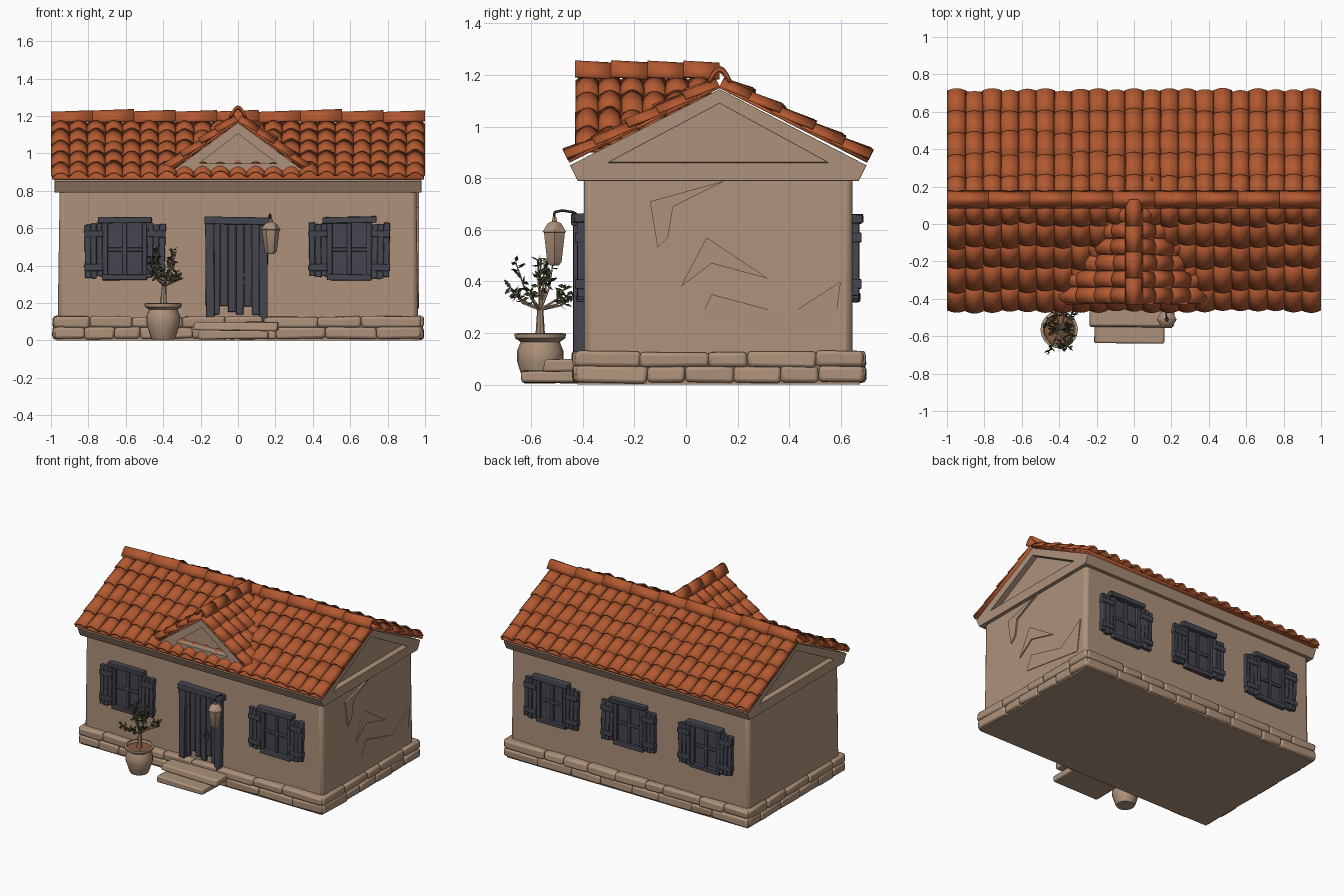
import bpy, bmesh, math, random
from mathutils import Vector, Matrix, Euler

random.seed(4)
cube = bpy.data.objects.get("Cube")
if cube:
    bpy.data.objects.remove(cube)


def material(name, r, g, b):
    m = bpy.data.materials.new(name)
    m.use_nodes = True
    m.diffuse_color = (r, g, b, 1)
    m.node_tree.nodes["Principled BSDF"].inputs["Base Color"].default_value = (r, g, b, 1)
    return m


PLASTER = material("beige plaster", 0.42, 0.285, 0.195)
CLAY = material("orange clay", 0.45, 0.10, 0.03)
WOOD = material("dark grey wood", 0.06, 0.062, 0.078)
LEAF = material("olive leaf", 0.04, 0.045, 0.018)
SOIL = material("brown soil", 0.26, 0.10, 0.05)


def jit(a):
    return random.uniform(-a, a)


def finish(bm, name, mat, bevel=0, solid=0, angle=40):
    if not solid:
        bmesh.ops.recalc_face_normals(bm, faces=bm.faces)
    mesh = bpy.data.meshes.new(name)
    bm.to_mesh(mesh)
    bm.free()
    mesh.materials.append(mat)
    ob = bpy.data.objects.new(name, mesh)
    bpy.context.collection.objects.link(ob)
    bpy.ops.object.select_all(action='DESELECT')
    ob.select_set(True)
    bpy.context.view_layer.objects.active = ob
    bpy.ops.object.shade_smooth_by_angle(angle=math.radians(angle))
    if solid:
        s = ob.modifiers.new("thickness", 'SOLIDIFY')
        s.thickness, s.offset = solid, 0
    if bevel:
        b = ob.modifiers.new("soft edges", 'BEVEL')
        b.width, b.segments = bevel, 2
    return ob


def box(bm, x0, x1, y0, y1, z0, z1, rot=(0, 0, 0), wobble=0):
    size = Matrix.Diagonal((x1 - x0, y1 - y0, z1 - z0, 1))
    mid = Matrix.Translation(((x0 + x1) / 2, (y0 + y1) / 2, (z0 + z1) / 2))
    made = bmesh.ops.create_cube(bm, size=1, matrix=mid @ Euler(rot).to_matrix().to_4x4() @ size)
    for v in made["verts"]:
        v.co += Vector((jit(wobble), jit(wobble), jit(wobble)))
    return made["verts"]


def rod(bm, p, q, r1, r2, sides=6):
    p, q = Vector(p), Vector(q)
    turn = (q - p).to_track_quat('Z', 'Y').to_matrix().to_4x4()
    bmesh.ops.create_cone(bm, cap_ends=True, segments=sides, radius1=r1, radius2=r2,
                          depth=(q - p).length, matrix=Matrix.Translation((p + q) / 2) @ turn)


def prism(bm, pts, place, d0, d1, hole=None):
    """Extrude a profile; with a hole of equal point count it becomes a frame."""
    n = len(pts)
    loops = [[bm.verts.new(place(u, v, d)) for u, v in loop]
             for loop in ([pts, hole] if hole else [pts]) for d in (d0, d1)]
    pairs = [(0, 1), (2, 3), (0, 2), (1, 3)] if hole else [(0, 1)]
    for a, b in pairs:
        for i in range(n):
            j = (i + 1) % n
            bm.faces.new((loops[a][i], loops[a][j], loops[b][j], loops[b][i]))
    if not hole:
        bm.faces.new(loops[0])
        bm.faces.new(loops[1])


def lathe(name, mat, profile, centre, sides=20):
    bm = bmesh.new()
    rings = [[bm.verts.new((centre[0] + r * math.cos(2 * math.pi * i / sides),
                            centre[1] + r * math.sin(2 * math.pi * i / sides), z))
              for i in range(sides)] for r, z in profile]
    for a, b in zip(rings, rings[1:]):
        for i in range(sides):
            j = (i + 1) % sides
            bm.faces.new((a[i], a[j], b[j], b[i]))
    bm.faces.new(rings[0])
    bm.faces.new(rings[-1])
    return finish(bm, name, mat)


def arch_tile(bm, a, w, d0, d1, n, h, lift):
    """One barrel tile: a half wave whose lower end rides on the next course."""
    rows = [[bm.verts.new(a + d + w * t + n * (h * math.sin(math.pi * t) + up))
             for t in (i / 6 for i in range(7))] for d, up in ((d0, 0), (d1, lift))]
    for i in range(6):
        bm.faces.new((rows[0][i], rows[0][i + 1], rows[1][i + 1], rows[1][i]))


def tiled_slope(name, start, across, down, cols, rows):
    start, across, down = Vector(start), Vector(across), Vector(down)
    n = across.cross(down).normalized()
    n = n if n.z > 0 else -n
    bm = bmesh.new()
    for c in range(cols):
        for r in range(rows):
            end = min((r + 1) / rows + jit(0.02), 1)
            arch_tile(bm, start + across * (c / cols), across / cols, down * max(r / rows - 0.05, 0),
                      down * end, n, 0.028 + jit(0.004), 0.013 + jit(0.006))
    bm.faces.new([bm.verts.new(p) for p in (start, start + across, start + across + down, start + down)])
    return finish(bm, name, CLAY, solid=0.012, angle=60)


def ridge(name, p, q, count, radius):
    p, q = Vector(p), Vector(q)
    step = (q - p) / count
    side = step.cross(Vector((0, 0, 1))).normalized() * radius
    bm = bmesh.new()
    for i in range(count):
        arch_tile(bm, p + step * i - side, side * 2, step * 0, step * 1.0,
                  Vector((0, 0, 1)), radius + 0.012 + jit(0.004), 0.008)
    return finish(bm, name, CLAY, solid=0.014, angle=60)


# Walls and cornice
bm = bmesh.new()
for v in box(bm, -0.965, 0.965, -0.395, 0.645, 0.05, 0.85):
    if v.co.z > 0.5:
        v.co.x *= 0.987
finish(bm, "walls", PLASTER, 0.025)
bm = bmesh.new()
box(bm, -0.972, 0.972, -0.43, 0.675, 0.80, 0.862)
finish(bm, "cornice", PLASTER, 0.018)

# Gable ends with a recessed triangle in a raised frame
along_x = lambda u, v, d: (d, u, v)
along_y = lambda u, v, d: (u, d, v)
outer = [(-0.42, 0.79), (-0.45, 0.85), (0.13, 1.145), (0.70, 0.85), (0.67, 0.79)]
inner = [(-0.30, 0.86), (-0.28, 0.872), (0.13, 1.09), (0.53, 0.872), (0.55, 0.86)]
bm = bmesh.new()
prism(bm, outer, along_x, -0.94, 0.94)
finish(bm, "gable_core", PLASTER)
bm = bmesh.new()
for s in (-1, 1):
    prism(bm, outer, along_x, s * 0.93, s * 0.98, inner)
finish(bm, "gable_frames", PLASTER, 0.005)

# Chipped plaster patches on the left wall
bm = bmesh.new()
for patch in ([(-0.14, 0.71), (0.15, 0.79), (-0.05, 0.69), (-0.07, 0.57), (-0.11, 0.53)],
              [(0.08, 0.57), (0.32, 0.41), (0.1, 0.47), (-0.02, 0.38)],
              [(0.1, 0.35), (0.4, 0.27), (0.6, 0.4), (0.57, 0.17), (0.05, 0.25)]):
    prism(bm, patch, along_x, 0.95, 0.967)
finish(bm, "plaster_patches", PLASTER)

# Stone plinth: a core ringed by two courses of rough stones
bm = bmesh.new()
box(bm, -0.97, 0.97, -0.42, 0.675, 0.0, 0.12)
finish(bm, "plinth_core", PLASTER)
bm = bmesh.new()
for z0, z1 in ((0.008, 0.072), (0.068, 0.128)):
    for lo, hi, place in ((-0.98, 0.98, 'x'), (-0.43, 0.685, 'y')):
        for s in (-1, 1):
            a = lo
            while a < hi - 0.01:
                b = a + random.uniform(0.13, 0.3)
                b = hi if b > hi - 0.1 else b
                if place == 'x':
                    y = -0.41 if s < 0 else 0.665
                    box(bm, a, b, y - 0.03, y + 0.03, z0, z1, wobble=0.005)
                else:
                    box(bm, s * 0.96 - 0.03, s * 0.96 + 0.03, a, b, z0, z1, wobble=0.005)
                a = b
finish(bm, "plinth_stones", PLASTER, 0.014)

# Main roof
tiled_slope("roof_front", (-0.995, 0.13, 1.155), (1.99, 0, 0), (0, -0.585, -0.29), 21, 5)
tiled_slope("roof_back", (-0.995, 0.13, 1.155), (1.99, 0, 0), (0, 0.575, -0.29), 21, 5)
ridge("roof_ridge", (-1, 0.13, 1.165), (1, 0.13, 1.165), 9, 0.042)

# Dormer over the door
for s, side in ((-1, "right"), (1, "left")):
    tiled_slope("dormer_roof_" + side, (0, -0.425, 1.175), (0, 0.52, 0), (s * 0.375, 0, -0.27), 6, 4)
ridge("dormer_ridge", (0, 0.13, 1.185), (0, -0.43, 1.185), 4, 0.042)
tri = [(-0.36, 0.9), (0, 1.165), (0.36, 0.9)]
bm = bmesh.new()
prism(bm, tri, along_y, -0.36, 0.08)
prism(bm, tri, along_y, -0.415, -0.35, [(-0.21, 0.945), (0, 1.105), (0.21, 0.945)])
finish(bm, "dormer_pediment", PLASTER)


# Shuttered windows
def window(name, cx, wall, s):
    bm = bmesh.new()

    def part(x0, x1, out, z0, z1, rot=0, wobble=0.0):
        y0, y1 = sorted((wall - s * 0.01, wall + s * out))
        box(bm, cx + x0, cx + x1, y0, y1, z0, z1, (0, rot, 0), wobble)

    part(-0.11, 0.11, 0.003, 0.34, 0.63)
    part(-0.145, 0.145, 0.04, 0.628, 0.66, jit(0.02), 0.003)
    part(-0.12, 0.12, 0.03, 0.322, 0.352, jit(0.02), 0.003)
    part(-0.012, 0.012, 0.016, 0.34, 0.63)
    part(-0.11, 0.11, 0.014, 0.475, 0.497)
    for k in (-1, 1):
        part(k * 0.105 - 0.014, k * 0.105 + 0.014, 0.022, 0.34, 0.63)
        tilt = jit(0.03)
        for i in range(3):
            x = k * 0.167 + (i - 1) * 0.032
            part(x - 0.0155, x + 0.0155, 0.026, 0.338 + jit(0.008), 0.625 + jit(0.008), tilt, 0.002)
        for z in (0.39, 0.57):
            part(k * 0.167 - 0.05, k * 0.167 + 0.05, 0.035, z - 0.018, z + 0.018, tilt)
    finish(bm, name, WOOD, 0.004)


for i, x in enumerate((-0.605, 0.595)):
    window("front_window_%d" % (i + 1), x, -0.395, -1)
for i, x in enumerate((-0.62, 0, 0.62)):
    window("back_window_%d" % (i + 1), x, 0.645, 1)

# Door with worn plank ends
bm = bmesh.new()
for i in range(6):
    x = -0.14 + i * 0.043
    box(bm, x, x + 0.041, -0.414, -0.385, 0.17 + jit(0.035), 0.63)
for x in (-0.15, 0.135):
    box(bm, x - 0.024, x + 0.024, -0.435, -0.385, 0.1, 0.63, wobble=0.004)
box(bm, -0.18, 0.18, -0.445, -0.385, 0.62, 0.66, (0, 0.015, 0))
finish(bm, "door", WOOD, 0.004)
bm = bmesh.new()
diamond = [(0, -0.04), (0.03, 0), (0, 0.04), (-0.03, 0)]
prism(bm, [(0.04 + u, 0.33 + v) for u, v in diamond], along_y, -0.422, -0.412,
      [(0.04 + u * 0.6, 0.33 + v * 0.6) for u, v in diamond])
finish(bm, "door_knocker", WOOD)

# Entrance steps
bm = bmesh.new()
box(bm, -0.21, 0.165, -0.64, -0.40, 0.005, 0.052, wobble=0.006)
box(bm, -0.235, 0.215, -0.55, -0.38, 0.05, 0.1, wobble=0.006)
finish(bm, "steps", PLASTER, 0.01)

# Hanging lantern and bracket
lathe("lantern", PLASTER, [(0.02, 0.462), (0.032, 0.475), (0.047, 0.59), (0.053, 0.592),
                           (0.03, 0.625), (0.012, 0.632), (0.008, 0.65)], (0.175, -0.51), 6)
bm = bmesh.new()
hook = [(0.165, -0.40, 0.64), (0.168, -0.435, 0.668), (0.172, -0.48, 0.675), (0.175, -0.51, 0.668), (0.175, -0.51, 0.64)]
for p, q in zip(hook, hook[1:]):
    rod(bm, p, q, 0.005, 0.005)
finish(bm, "lantern_bracket", WOOD)

# Potted tree
POT = (-0.40, -0.565)
lathe("pot", PLASTER, [(0.06, 0.005), (0.068, 0.02), (0.09, 0.09), (0.09, 0.13), (0.076, 0.165), (0.098, 0.18),
                       (0.1, 0.197), (0.085, 0.2), (0.078, 0.18)], POT)
lathe("soil", SOIL, [(0.078, 0.175), (0.078, 0.183)], POT)
twigs, leaves = bmesh.new(), bmesh.new()
base, fork = Vector((*POT, 0.17)), Vector((POT[0] + 0.005, POT[1], 0.29))
rod(twigs, base, fork, 0.02, 0.012, 8)
for i in range(12):
    a = i * 2.4
    reach = 0.045 + 0.09 * (i % 4) / 3
    tip = fork + Vector((math.cos(a) * reach, math.sin(a) * reach, random.uniform(0.1, 0.24) - reach * 0.4))
    bend = fork.lerp(tip, 0.5) + Vector((math.cos(a), math.sin(a), -0.5)) * 0.015
    rod(twigs, fork, bend, 0.006, 0.004, 5)
    rod(twigs, bend, tip, 0.004, 0.002, 5)
    for k in range(13):
        p = bend.lerp(tip, k / 12)
        d = Vector((jit(1), jit(1), random.uniform(-0.4, 1))).normalized() * 0.036
        w = d.cross(Vector((jit(1), jit(1), jit(1)))).normalized() * 0.008
        leaves.faces.new([leaves.verts.new(c) for c in (p, p + d * 0.5 + w, p + d, p + d * 0.5 - w)])
finish(twigs, "tree_branches", PLASTER)
finish(leaves, "tree_leaves", LEAF)
